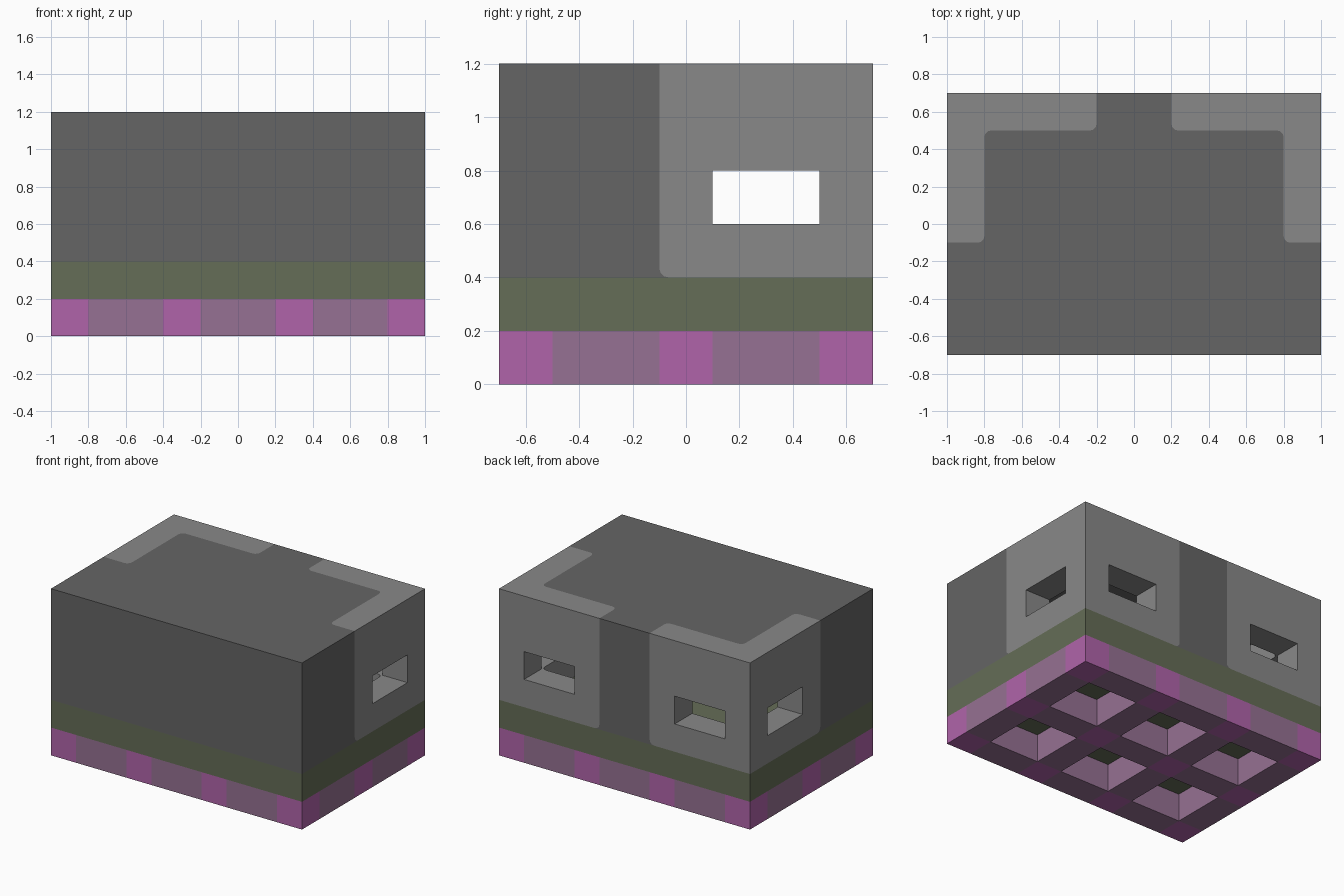
import bpy
import bmesh
from mathutils import Matrix, Vector

if "Cube" in bpy.data.objects:
    bpy.data.objects.remove(bpy.data.objects["Cube"], do_unlink=True)


def material(name, rgb):
    """Flat material from 8-bit display colour."""
    col = [((c / 255 + 0.055) / 1.055) ** 2.4 for c in rgb] + [1]
    mat = bpy.data.materials.new(name)
    mat.use_nodes = True
    mat.diffuse_color = col
    bsdf = mat.node_tree.nodes["Principled BSDF"]
    bsdf.inputs["Base Color"].default_value = col
    bsdf.inputs["Roughness"].default_value = 0.9
    return mat


DARK = material("dark_grey", (101, 101, 101))
LIGHT = material("light_grey", (137, 137, 137))
OLIVE = material("olive", (101, 109, 87))
PINK = material("orchid_pink", (176, 100, 170))
MAUVE = material("dull_mauve", (150, 113, 147))


def to_object(name, bm, mat):
    bmesh.ops.recalc_face_normals(bm, faces=bm.faces)
    mesh = bpy.data.meshes.new(name)
    bm.to_mesh(mesh)
    bm.free()
    mesh.materials.append(mat)
    obj = bpy.data.objects.new(name, mesh)
    bpy.context.collection.objects.link(obj)
    return obj


def box(name, lo, hi, mat):
    """Box between two opposite corners."""
    lo, hi = Vector(lo), Vector(hi)
    bm = bmesh.new()
    size = [abs(c) for c in hi - lo]
    bmesh.ops.create_cube(bm, size=1, matrix=Matrix.Translation((lo + hi) / 2) @ Matrix.Diagonal((*size, 1)))
    return to_object(name, bm, mat)


def cut(obj, cutters):
    """Subtract the cutters one after another and bake the result."""
    for cutter in cutters:
        mod = obj.modifiers.new("cut", "BOOLEAN")
        mod.operation = "DIFFERENCE"
        mod.solver = "EXACT"
        mod.object = cutter
    graph = bpy.context.evaluated_depsgraph_get()
    mesh = bpy.data.meshes.new_from_object(obj.evaluated_get(graph))
    obj.modifiers.clear()
    obj.data = mesh


def corner_wall(name, side):
    """L-shaped wall with softened free ends."""
    outline = [(1, -0.1), (1, 0.7), (0.2, 0.7), (0.2, 0.5), (0.8, 0.5), (0.8, -0.1)]
    bm = bmesh.new()
    face = bm.faces.new([bm.verts.new((side * x, y, 0.4)) for x, y in outline])
    top = bmesh.ops.extrude_face_region(bm, geom=[face])["geom"]
    for v in top:
        if isinstance(v, bmesh.types.BMVert):
            v.co.z = 1.2
    bmesh.ops.recalc_face_normals(bm, faces=bm.faces)
    soft = []
    for e in bm.edges:
        a, b = (v.co for v in e.verts)
        mid = (a + b) / 2
        x, y = abs(mid.x), mid.y
        inner_upright = abs(a.z - b.z) > 0.1 and x < 0.9 and y < 0.6
        free_bottom = mid.z < 0.41 and (y < -0.09 or x < 0.21)
        if inner_upright or free_bottom:
            soft.append(e)
    bmesh.ops.bevel(bm, geom=soft, offset=0.035, segments=3, profile=0.5, affect="EDGES")
    return to_object(name, bm, LIGHT)


# Foundation grid: posts joined by beams
post_x = [-0.9, -0.3, 0.3, 0.9]
post_y = [-0.6, 0, 0.6]
h = 0.1
for i, x in enumerate(post_x):
    for j, y in enumerate(post_y):
        box(f"foundation_post_{i}_{j}", (x - h, y - h, 0), (x + h, y + h, 0.2), PINK)
        if i < 3:
            box(f"cross_beam_{i}_{j}", (x + h, y - h, 0), (post_x[i + 1] - h, y + h, 0.2), MAUVE)
        if j < 2:
            box(f"long_beam_{i}_{j}", (x - h, y + h, 0), (x + h, post_y[j + 1] - h, 0.2), MAUVE)

# Floor slab
box("floor_slab", (-1, -0.7, 0.2), (1, 0.7, 0.4), OLIVE)

# Rear corner walls and the dark shell that surrounds them
walls = [corner_wall("left_corner_wall", 1), corner_wall("right_corner_wall", -1)]
shell = box("front_wall_and_roof", (-1, -0.7, 0.4), (1, 0.7, 1.2), DARK)
room = box("room_cutter", (-0.8, -0.5, 0.3), (0.8, 0.5, 1.0), DARK)
cut(shell, walls + [room])

# Window openings, one at the side and one at the back of each wall
helpers = [room]
for side, wall in zip((1, -1), walls):
    side_window = box("side_window_cutter", (side * 0.7, 0.1, 0.6), (side * 1.1, 0.5, 0.8), LIGHT)
    back_window = box("back_window_cutter", (side * 0.4, 0.4, 0.6), (side * 0.8, 0.8, 0.8), LIGHT)
    cut(wall, [side_window, back_window])
    helpers += [side_window, back_window]

for helper in helpers:
    bpy.data.objects.remove(helper, do_unlink=True)
